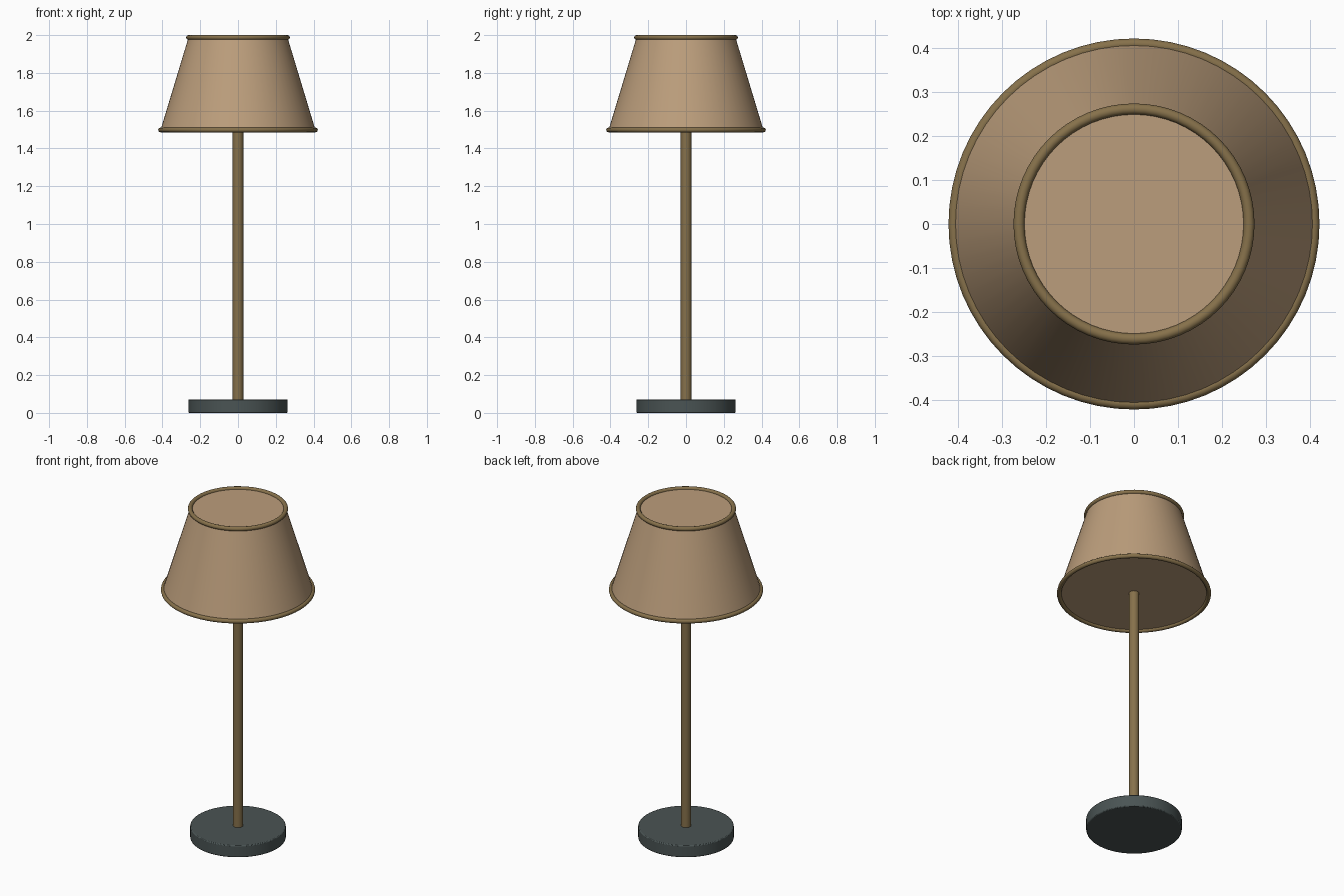
import bpy
import math

if "Cube" in bpy.data.objects:
    bpy.data.objects.remove(bpy.data.objects["Cube"], do_unlink=True)


def material(name, rgb):
    m = bpy.data.materials.new(name)
    m.use_nodes = True
    m.diffuse_color = (*rgb, 1)
    m.node_tree.nodes["Principled BSDF"].inputs["Base Color"].default_value = (*rgb, 1)
    return m


linen = material("tan linen", (0.50, 0.34, 0.20))
brass = material("aged brass", (0.24, 0.165, 0.07))
iron = material("dark iron", (0.068, 0.088, 0.088))


def finish(name, mat):
    ob = bpy.context.object
    ob.name = name
    ob.data.materials.append(mat)
    bpy.ops.object.shade_smooth_by_angle(angle=math.radians(35))
    return ob


def tapered(name, r_low, r_high, z_low, z_high, mat, sides=64):
    bpy.ops.mesh.primitive_cone_add(vertices=sides, radius1=r_low, radius2=r_high,
                                    depth=z_high - z_low,
                                    location=(0, 0, (z_low + z_high) / 2))
    return finish(name, mat)


def ring(name, radius, z):
    bpy.ops.mesh.primitive_torus_add(major_radius=radius, minor_radius=TRIM,
                                     major_segments=64, minor_segments=12,
                                     location=(0, 0, z))
    return finish(name, brass)


TRIM = 0.0125
SHADE_LOW, SHADE_HIGH = 1.498, 2 - TRIM
R_LOW, R_HIGH = 0.41, 0.262

# Weighted foot with a softened edge
base = tapered("base", 0.262, 0.262, 0, 0.072, iron)
bevel = base.modifiers.new("soft edge", "BEVEL")
bevel.width = 0.005
bevel.segments = 2
bevel.limit_method = "ANGLE"

# Stem, running up into the shade
tapered("stem", 0.028, 0.028, 0.07, 1.52, brass, sides=24)

# Closed shade with a trim ring at each rim
tapered("shade", R_LOW, R_HIGH, SHADE_LOW, SHADE_HIGH, linen)
ring("lower_trim", R_LOW, SHADE_LOW)
ring("upper_trim", R_HIGH, SHADE_HIGH)
